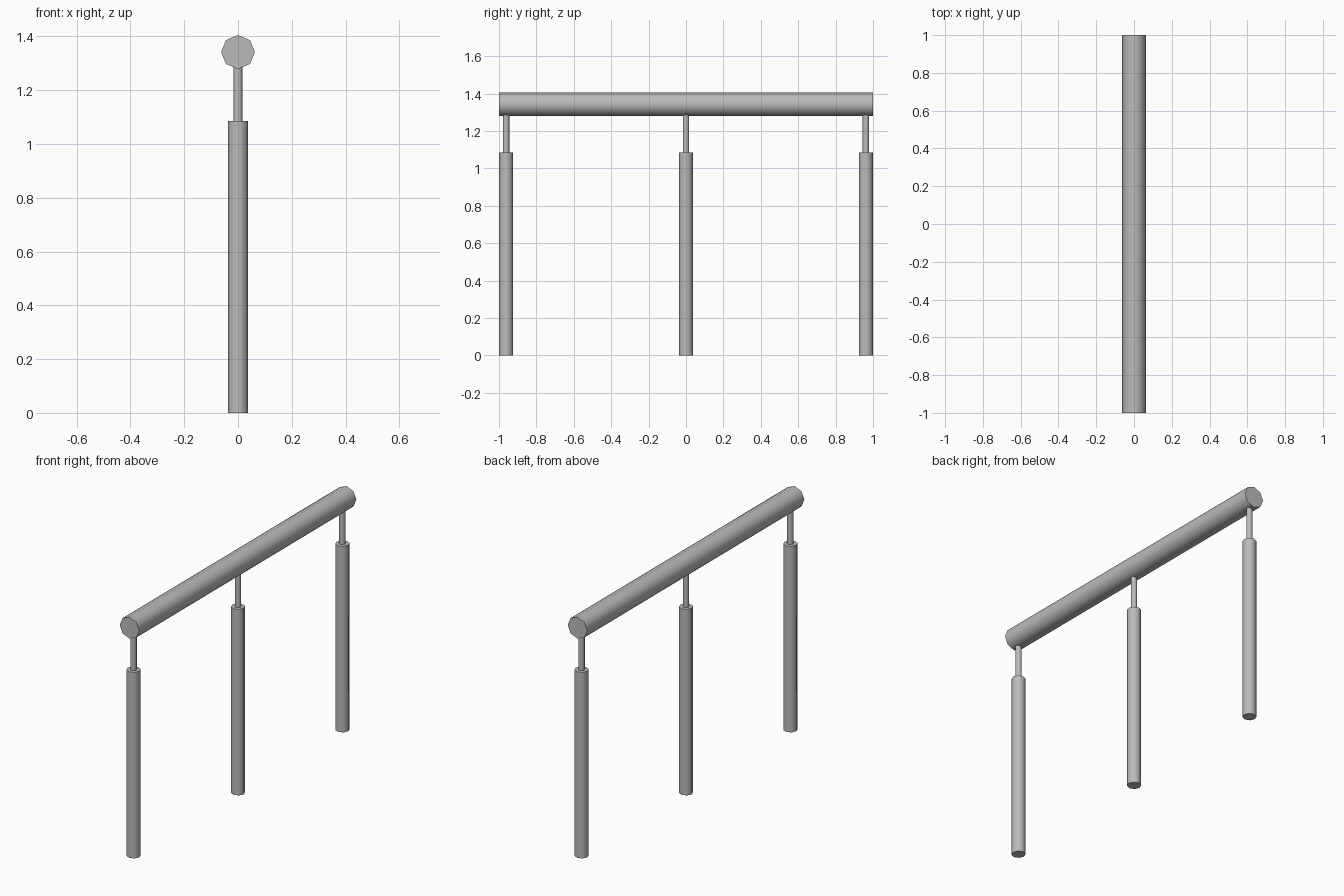
import bpy
import math

default_cube = bpy.data.objects.get("Cube")
if default_cube:
    bpy.data.objects.remove(default_cube, do_unlink=True)

# Single brushed grey metal
grey = bpy.data.materials.new("grey_metal")
grey.use_nodes = True
color = (0.5, 0.5, 0.5, 1)
grey.diffuse_color = color
grey.node_tree.nodes["Principled BSDF"].inputs["Base Color"].default_value = color


def tube(name, radius, length, center, tilt=0):
    """Eight-sided capped cylinder with smooth sides and sharp rims."""
    bpy.ops.mesh.primitive_cylinder_add(
        vertices=8, radius=radius, depth=length,
        location=center, rotation=(tilt, 0, 0))
    obj = bpy.context.object
    obj.name = name
    obj.data.materials.append(grey)
    bpy.ops.object.shade_smooth_by_angle(angle=math.radians(50))
    return obj


POST_R, POST_H = 0.038, 1.085
RAIL_R, RAIL_Z = 0.063, 1.342

# Handrail running front to back
tube("handrail", RAIL_R, 2, (0, 0, RAIL_Z), math.pi / 2)

# Posts with thin support rods reaching into the rail
rod_bottom, rod_top = POST_H - 0.02, RAIL_Z - RAIL_R + 0.01
for place, y in (("front", POST_R - 1), ("middle", 0), ("back", 1 - POST_R)):
    tube(place + "_post", POST_R, POST_H, (0, y, POST_H / 2))
    tube(place + "_support_rod", 0.017, rod_top - rod_bottom,
         (0, y, (rod_top + rod_bottom) / 2))
